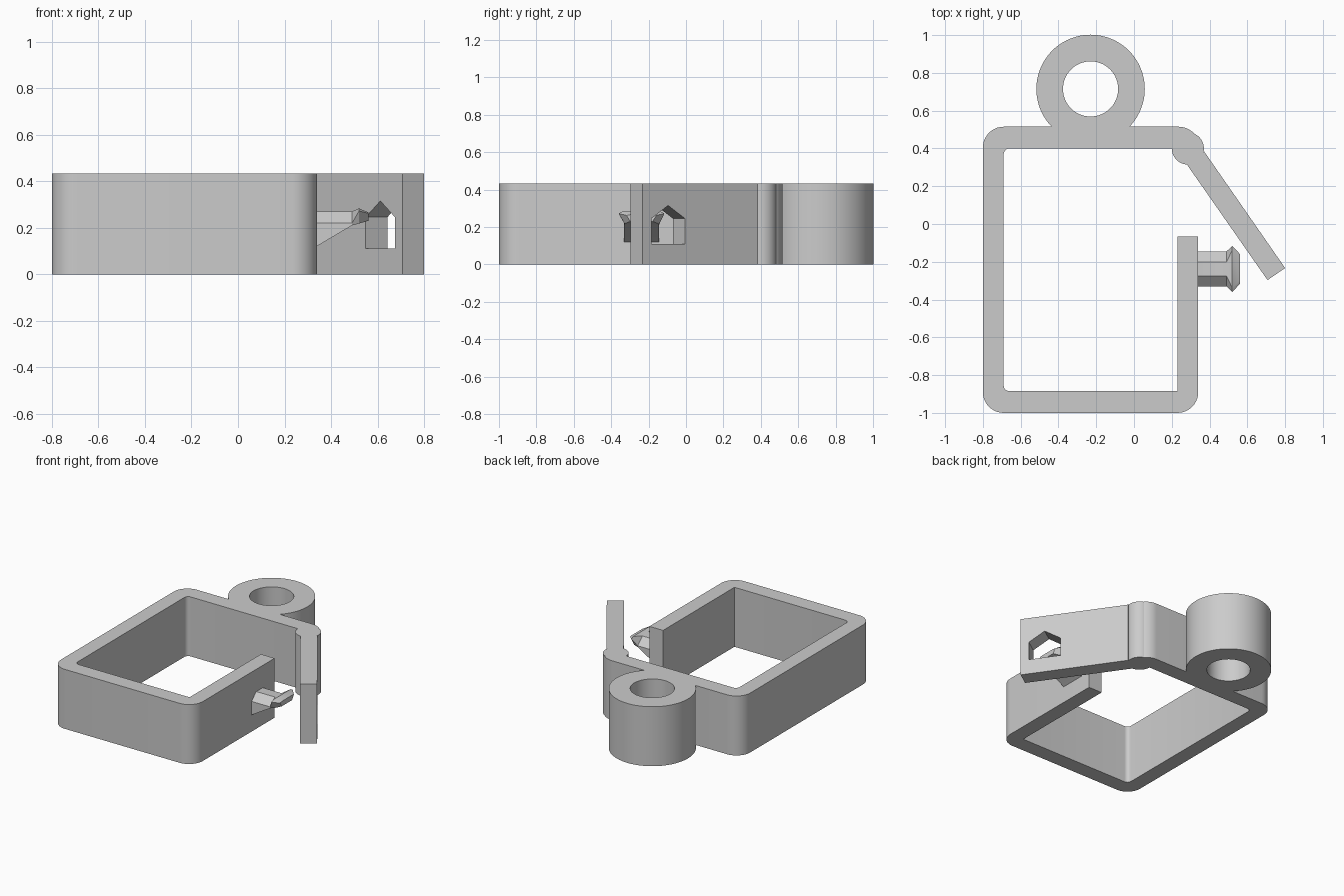
import bpy, bmesh
from math import sin, cos, pi, radians
from mathutils import Vector

cube = bpy.data.objects.get("Cube")
if cube:
    bpy.data.objects.remove(cube, do_unlink=True)

HEIGHT = 0.432
grey = bpy.data.materials.new("light grey plastic")
grey.use_nodes = True
grey.diffuse_color = (0.6, 0.6, 0.6, 1)
grey.node_tree.nodes["Principled BSDF"].inputs["Base Color"].default_value = (0.6, 0.6, 0.6, 1)


def arc(cx, cy, r, start, end, steps=10):
    angles = [radians(start + (end - start) * i / steps) for i in range(steps + 1)]
    return [(cx + r * cos(a), cy + r * sin(a)) for a in angles]


def loft(name, rings):
    """Closed solid through rings that have equal point counts."""
    bm = bmesh.new()
    loops = [[bm.verts.new(p) for p in ring] for ring in rings]
    n = len(loops[0])
    for a, b in zip(loops, loops[1:]):
        for i in range(n):
            j = (i + 1) % n
            bm.faces.new((a[i], a[j], b[j], b[i]))
    bm.faces.new(loops[0])
    bm.faces.new(loops[-1])
    bmesh.ops.recalc_face_normals(bm, faces=bm.faces)
    mesh = bpy.data.meshes.new(name)
    bm.to_mesh(mesh)
    bm.free()
    mesh.materials.append(grey)
    obj = bpy.data.objects.new(name, mesh)
    bpy.context.collection.objects.link(obj)
    return obj


def prism(name, outline, low=0, high=HEIGHT):
    return loft(name, [[(x, y, z) for x, y in outline] for z in (low, high)])


def combine(target, tool, operation):
    mod = target.modifiers.new(operation.lower(), "BOOLEAN")
    mod.operation = operation
    mod.solver = "EXACT"
    mod.object = tool
    bpy.context.view_layer.objects.active = target
    bpy.ops.object.modifier_apply(modifier=mod.name)
    bpy.data.objects.remove(tool, do_unlink=True)


# Rounded rectangular frame, open at the right where the arm closes
outline = [(0.34, -0.065)]
outline += arc(0.23, -0.89, 0.11, 0, -90)
outline += arc(-0.69, -0.89, 0.11, -90, -180)
outline += arc(-0.69, 0.405, 0.11, 180, 90)
outline += arc(0.235, 0.4, 0.115, 90, 45)
outline += [(0.285, 0.4)]
outline += arc(-0.66, 0.37, 0.03, 90, 180, 5)
outline += arc(-0.66, -0.855, 0.03, 180, 270, 5)
outline += [(0.23, -0.885), (0.23, -0.065)]
body = prism("clip_body", outline)

# Hinge barrel
combine(body, prism("hinge", arc(0.285, 0.4, 0.085, 0, 354, 59)), "UNION")

# Swinging arm with a house-shaped catch window
along = Vector((0.57, -0.822, 0)).normalized()
across = Vector((-along.y, along.x, 0))
arm = prism("arm", [(0.28, 0.315), (0.372, 0.383), (0.8, -0.233), (0.707, -0.297)])
middle = Vector((0.656, -0.129, 0))
house = [(-0.11, 0.11), (0.11, 0.11), (0.11, 0.245), (0, 0.315), (-0.11, 0.245)]
window = loft("window_cutter", [
    [middle + along * u + across * d + Vector((0, 0, z)) for u, z in house]
    for d in (-0.15, 0.15)])
window.hide_render = True
combine(arm, window, "DIFFERENCE")
combine(body, arm, "UNION")

# Mounting eyelet at the back
combine(body, prism("eyelet", arc(-0.23, 0.715, 0.287, 0, 356.25, 95)), "UNION")
hole = prism("eyelet_hole", arc(-0.23, 0.715, 0.146, 0, 354.375, 63), -0.1, HEIGHT + 0.1)
hole.hide_render = True
combine(body, hole, "DIFFERENCE")


# Catch: tapered stem with a flared head
def catch_ring(x, half):
    pairs = half + [(-y, z) for y, z in reversed(half)]
    return [(x, y - 0.238, z) for y, z in pairs]


catch = loft("catch", [
    catch_ring(0.33, [(0.093, 0.115), (0.093, 0.22), (0.037, 0.27)]),
    catch_ring(0.49, [(0.093, 0.21), (0.093, 0.22), (0.037, 0.27)]),
    catch_ring(0.52, [(0.09, 0.218), (0.122, 0.272), (0.1, 0.283)]),
    catch_ring(0.56, [(0.06, 0.23), (0.08, 0.262), (0.06, 0.266)])])

for obj in (body, catch):
    bpy.ops.object.select_all(action="DESELECT")
    obj.select_set(True)
    bpy.context.view_layer.objects.active = obj
    bpy.ops.object.shade_smooth_by_angle(angle=radians(25))
